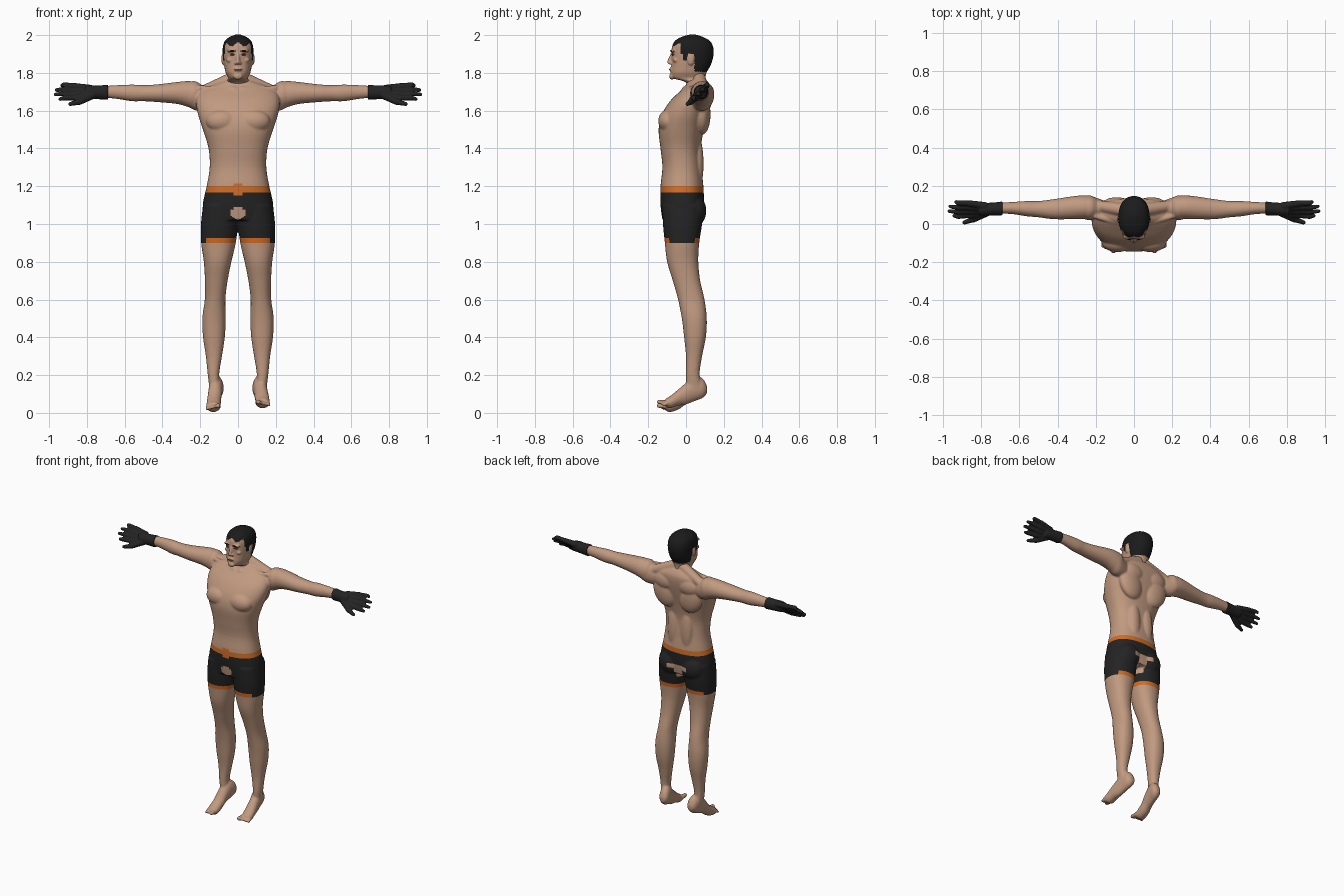
import bpy
import bmesh
from math import cos, sin, tau, copysign
from mathutils import Matrix, Vector

if "Cube" in bpy.data.objects:
    bpy.data.objects.remove(bpy.data.objects["Cube"])


def material(name, rgb):
    m = bpy.data.materials.new(name)
    m.use_nodes = True
    m.diffuse_color = (*rgb, 1)
    m.node_tree.nodes["Principled BSDF"].inputs["Base Color"].default_value = (*rgb, 1)
    return m


SKIN = material("skin", (0.53, 0.32, 0.215))
BLACK = material("black_cloth", (0.017, 0.017, 0.017))
ORANGE = material("orange_trim", (0.62, 0.15, 0.02))
HAIR = material("dark_hair", (0.011, 0.011, 0.011))
LIP = material("lip", (0.27, 0.13, 0.09))
EYE = material("eye", (0.10, 0.07, 0.055))


def resample(rows, steps=4):
    """Smooth curve through rows of numbers."""
    out = []
    for i in range(len(rows) - 1):
        a, b = rows[max(i - 1, 0)], rows[i]
        c, d = rows[i + 1], rows[min(i + 2, len(rows) - 1)]
        for k in range(steps):
            t = k / steps
            out.append([q + t * (r - p) / 2 + t * t * (p - 2.5 * q + 2 * r - s / 2)
                        + t ** 3 * (1.5 * (q - r) + (s - p) / 2)
                        for p, q, r, s in zip(a, b, c, d)])
    return out + [list(rows[-1])]


def loft(bm, axis, rows, side=1, power=2.0, n=40):
    """Skin rings given as (position, u min, u max, v min, v max)."""
    rings = []
    for t, u0, u1, v0, v1 in resample(rows):
        ring = []
        for k in range(n):
            c, s = cos(tau * k / n), sin(tau * k / n)
            u = (u0 + u1) / 2 + (u1 - u0) / 2 * copysign(abs(c) ** (2 / power), c)
            v = (v0 + v1) / 2 + (v1 - v0) / 2 * copysign(abs(s) ** (2 / power), s)
            p = {"x": (t, u, v), "y": (u, t, v), "z": (u, v, t)}[axis]
            ring.append(bm.verts.new((p[0] * side, p[1], p[2])))
        rings.append(ring)
    for a, b in zip(rings, rings[1:]):
        for k in range(n):
            bm.faces.new((a[k], a[(k + 1) % n], b[(k + 1) % n], b[k]))
    bm.faces.new(rings[0])
    bm.faces.new(rings[-1])


def ball(bm, centre, radii, turn=0, axis="Y"):
    m = Matrix.Translation(centre) @ Matrix.Rotation(turn, 4, axis) @ Matrix.Diagonal((*radii, 1))
    bmesh.ops.create_uvsphere(bm, u_segments=24, v_segments=16, radius=1, matrix=m)


def capsule(bm, a, b, ra, rb):
    a, b = Vector(a), Vector(b)
    d = b - a
    m = Matrix.Translation((a + b) / 2) @ d.to_track_quat("Z", "Y").to_matrix().to_4x4()
    bmesh.ops.create_cone(bm, cap_ends=True, segments=16, radius1=ra, radius2=rb,
                          depth=d.length, matrix=m)
    ball(bm, a, (ra,) * 3)
    ball(bm, b, (rb,) * 3)


def finish(name, bm, mats, voxel=0, rule=None, cuts=(), smooth=3):
    """Make the object, fuse its parts, then colour faces by rule."""
    bmesh.ops.recalc_face_normals(bm, faces=bm.faces)
    me = bpy.data.meshes.new(name)
    bm.to_mesh(me)
    bm.free()
    ob = bpy.data.objects.new(name, me)
    bpy.context.collection.objects.link(ob)
    if voxel:
        r = ob.modifiers.new("fuse", "REMESH")
        r.mode, r.voxel_size = "VOXEL", voxel
        s = ob.modifiers.new("soften", "SMOOTH")
        s.factor, s.iterations = 0.5, smooth
        dg = bpy.context.evaluated_depsgraph_get()
        fused = bpy.data.meshes.new_from_object(ob.evaluated_get(dg))
        ob.modifiers.clear()
        ob.data = fused
    me = ob.data
    me.materials.clear()
    for m in mats:
        me.materials.append(m)
    bm = bmesh.new()
    bm.from_mesh(me)
    for co, no in cuts:
        bmesh.ops.bisect_plane(bm, geom=bm.verts[:] + bm.edges[:] + bm.faces[:],
                               plane_co=co, plane_no=no)
    for f in bm.faces:
        f.smooth = True
        f.material_index = rule(f.calc_center_median()) if rule else 0
    bm.to_mesh(me)
    bm.free()
    return ob


# Torso
body = bmesh.new()
torso = [(1.02, .18, -.125, .085), (1.1, .187, -.135, .095), (1.2, .166, -.135, .092),
         (1.3, .150, -.125, .082), (1.4, .156, -.135, .078), (1.5, .186, -.145, .095),
         (1.58, .212, -.128, .115), (1.65, .222, -.085, .13), (1.7, .205, -.035, .135),
         (1.73, .155, -.005, .13), (1.76, .07, .01, .112)]
loft(body, "z", [(z, -w, w, a, b) for z, w, a, b in torso], power=2.3)

for s in (1, -1):
    # Muscles of chest, back, shoulder and seat
    ball(body, (s * .085, -.095, 1.545), (.085, .052, .06))
    ball(body, (s * .1, .085, 1.58), (.085, .045, .11), s * .3)
    ball(body, (s * .09, .1, 1.66), (.08, .04, .06))
    ball(body, (s * .235, .085, 1.685), (.055, .065, .072))
    ball(body, (s * .05, .06, 1.32), (.045, .033, .15))
    ball(body, (s * .085, .04, 1.07), (.085, .068, .085))
    capsule(body, (s * .03, .07, 1.77), (s * .19, .095, 1.70), .035, .03)
    capsule(body, (s * .02, -.01, 1.715), (s * .2, .04, 1.72), .013, .014)
    # Arm
    loft(body, "x", [(.15, .03, .12, 1.6, 1.72), (.22, .025, .145, 1.6, 1.748),
                     (.26, .025, .15, 1.618, 1.757), (.32, .025, .145, 1.635, 1.752),
                     (.42, .025, .13, 1.645, 1.740), (.5, .035, .12, 1.65, 1.735),
                     (.56, .04, .12, 1.65, 1.738), (.64, .052, .115, 1.662, 1.735),
                     (.72, .055, .11, 1.67, 1.73)], s)
    # Leg
    loft(body, "z", [(1.1, .0, .185, -.125, .09), (1.0, .0, .196, -.122, .085),
                     (.9, .012, .195, -.112, .07), (.8, .035, .181, -.1, .065),
                     (.7, .055, .175, -.07, .075), (.6, .067, .176, -.042, .098),
                     (.5, .065, .189, -.022, .11), (.4, .07, .185, -.01, .105),
                     (.3, .085, .17, 0, .085), (.2, .1, .16, 0, .072),
                     (.12, .092, .15, .0, .09)], s, 2.2)
    # Foot pointing down, with toes
    up = .02 if s > 0 else 0
    loft(body, "y", [(.112, .09, .122, .105, .14), (.09, .076, .142, .08, .18),
                     (.045, .08, .152, .062, .2), (0, .086, .158, .045, .16),
                     (-.04, .09, .164, .018 + up, .105 + up),
                     (-.085, .092, .168, .004 + up, .068 + up),
                     (-.11, .098, .162, .014 + up, .055 + up)], s)
    for k in range(5):
        x, r = .103 + .0145 * k, (.013 if k == 0 else .0085)
        capsule(body, (s * x, -.095, .035 + up), (s * (x + .003), -.142 + .006 * k, .038 + up - .004 * k), r, r)


def body_colour(c):
    x, z = abs(c.x), c.z
    if z > 1.215 or z < .9 or x > .3:
        return 0
    if z > 1.168:
        return 2 if z < 1.2 or (x < .025 and c.y < 0) else 0
    if x < .025 and z > 1.15 and c.y < 0:
        return 2
    if c.y < 0 and x < .04 and 1.02 + .6 * x < z < 1.09 and (z < 1.075 or x < .025):
        return 0
    if c.y > 0 and ((x < .075 and 1.055 < z < 1.085) or (x < .03 and .98 < z < 1.085)):
        return 0
    return 2 if z < .926 and x < .17 else 1


levels = [((0, 0, z), (0, 0, 1)) for z in (.9, .926, 1.168, 1.2, 1.215, 1.15, 1.085, 1.055)]
levels += [((x, 0, 0), (1, 0, 0)) for x in (-.17, -.025, .025, .17)]
finish("body_with_shorts", body, [SKIN, BLACK, ORANGE], .006, body_colour, levels, 4)

# Head with neck, jaw, nose, brow and ears
head = bmesh.new()
skull = [(1.68, .055, .02, .115), (1.74, .058, .005, .108), (1.758, .059, -.02, .104),
         (1.772, .052, -.07, .103), (1.80, .065, -.08, .108), (1.83, .072, -.078, .125),
         (1.86, .077, -.076, .138), (1.9, .081, -.077, .146), (1.94, .08, -.074, .143),
         (1.97, .069, -.058, .126), (1.99, .045, -.025, .09), (2.003, .012, .02, .05)]
loft(head, "z", [(z, -w, w, a, b) for z, w, a, b in skull], power=2.25)
capsule(head, (0, -.074, 1.9), (0, -.089, 1.857), .008, .011)
ball(head, (0, -.075, 1.782), (.025, .014, .018))
ball(head, (0, -.076, 1.818), (.024, .012, .014))
for s in (1, -1):
    ball(head, (s * .01, -.082, 1.852), (.009, .011, .008))
    ball(head, (s * .03, -.066, 1.917), (.03, .014, .009))
    ball(head, (s * .04, -.055, 1.868), (.022, .014, .014))
    ball(head, (s * .079, .025, 1.873), (.009, .018, .032))


def hair_rule(c):
    if abs(c.x) > .08 and abs(c.y - .025) < .02 and c.z < 1.9:
        return 0
    hairline = 1.95 + .01 * cos(abs(c.x) * 90)
    return int(c.z > hairline or (c.y > -.028 and c.z > 1.9)
               or (c.y > -.015 and c.z > 1.865) or (c.y > .045 and c.z > 1.805))


finish("head", head, [SKIN, HAIR], .0045, hair_rule, smooth=2)

# Eyes, eyebrows and mouth
eyes, brows, mouth = bmesh.new(), bmesh.new(), bmesh.new()
for s in (1, -1):
    ball(eyes, (s * .031, -.070, 1.897), (.014, .005, .005), s * .45, "Z")
    ball(brows, (s * .033, -.077, 1.916), (.021, .005, .0045), s * .3, "Z")
ball(mouth, (0, -.086, 1.817), (.021, .004, .004))
finish("eyes", eyes, [EYE])
finish("eyebrows", brows, [HAIR])
finish("mouth", mouth, [LIP])

# Gloves, with the palm tilted forward and down
for s, label in ((1, "left"), (-1, "right")):
    glove = bmesh.new()

    def at(x, u, n=0):
        return (s * x, .075 - .7 * (u + n), 1.697 - .7 * (u - n))

    loft(glove, "x", [(.688, .045, .118, 1.658, 1.738), (.73, .045, .113, 1.66, 1.734),
                      (.78, .042, .11, 1.662, 1.734), (.81, .045, .105, 1.665, 1.73)], s)
    for k in range(4):
        u = .042 - .03 * k
        tip = (.945, .97, .965, .935)[k]
        capsule(glove, at(.78, u * .6), at(.865, u), .02, .016)
        capsule(glove, at(.865, u), at(.92, u * 1.12, .004), .0145, .0135)
        capsule(glove, at(.92, u * 1.12, .004), at(tip - .004, u * 1.15, -.003), .0135, .01)
    capsule(glove, at(.77, .02), at(.84, .072), .022, .017)
    capsule(glove, at(.84, .072), at(.888, .092, .004), .016, .011)
    finish(label + "_glove", glove, [BLACK], .005, smooth=2)
